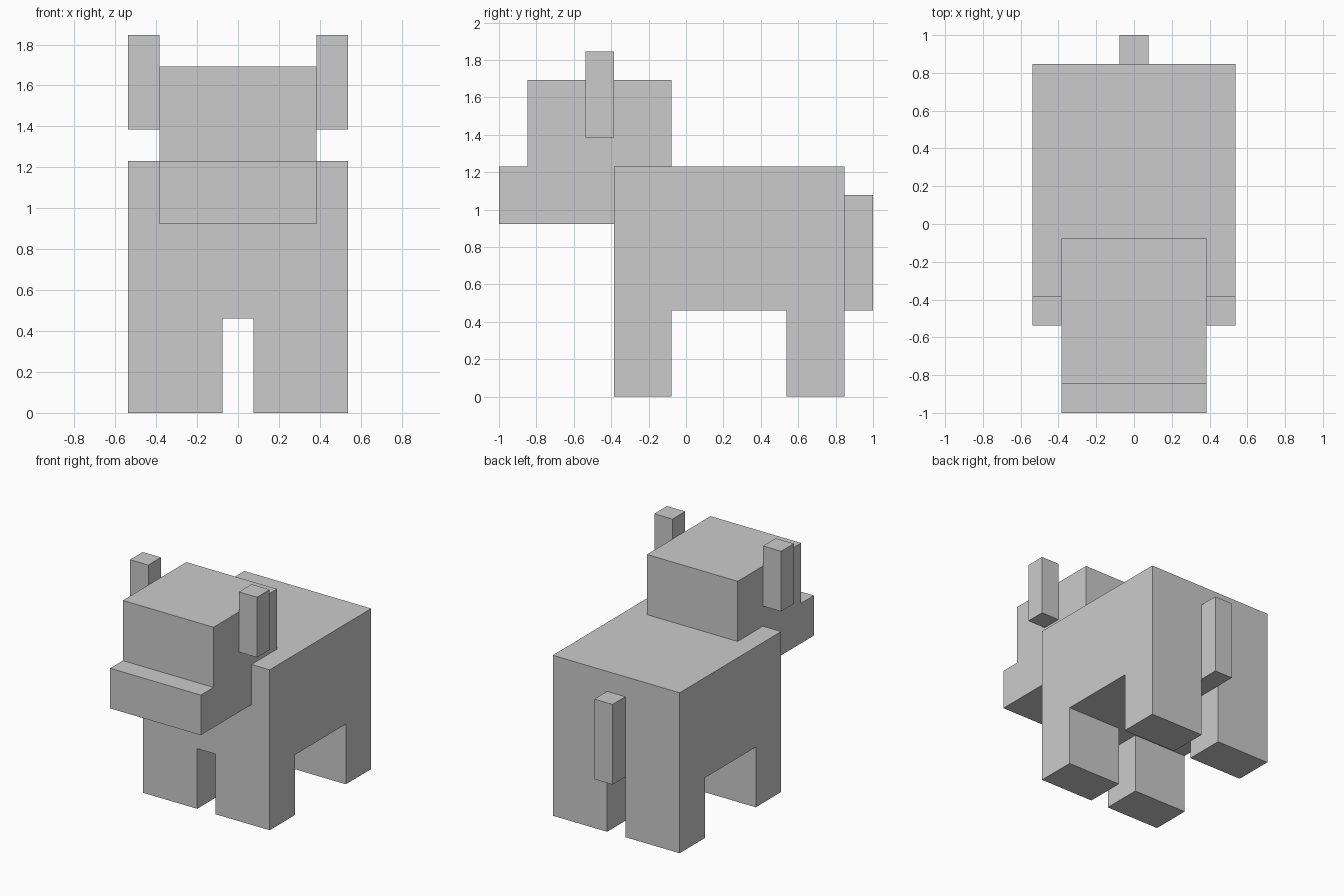
import bpy
import bmesh
from mathutils import Matrix, Vector

if "Cube" in bpy.data.objects:
    bpy.data.objects.remove(bpy.data.objects["Cube"])

U = 2 / 13  # one block unit: the model is 13 blocks long


def box(name, x, y, z):
    """Axis-aligned box from (min, max) ranges given in block units."""
    lo, hi = Vector((x[0], y[0], z[0])) * U, Vector((x[1], y[1], z[1])) * U
    bm = bmesh.new()
    bmesh.ops.create_cube(bm, size=1, matrix=Matrix.Translation((lo + hi) / 2)
                          @ Matrix.Diagonal((*(hi - lo), 1)))
    mesh = bpy.data.meshes.new(name)
    bm.to_mesh(mesh)
    bm.free()
    obj = bpy.data.objects.new(name, mesh)
    bpy.context.collection.objects.link(obj)
    return obj


def pair(name, x, y, z):
    """The same box on the right (+x) and mirrored on the left."""
    box(name + "_right", x, y, z)
    box(name + "_left", (-x[1], -x[0]), y, z)


# Torso and tail
box("body", (-3.5, 3.5), (-2.5, 5.5), (3, 8))
box("tail", (-0.5, 0.5), (5.5, 6.5), (3, 7))

# Head, set into the front of the body, with muzzle and ears
box("head", (-2.5, 2.5), (-5.5, -0.5), (6, 11))
box("muzzle", (-2.5, 2.5), (-6.5, -5.5), (6, 8))
pair("ear", (2.5, 3.5), (-3.5, -2.5), (9, 12))

# Legs
pair("front_leg", (0.5, 3.5), (-2.5, -0.5), (0, 3))
pair("back_leg", (0.5, 3.5), (3.5, 5.5), (0, 3))
